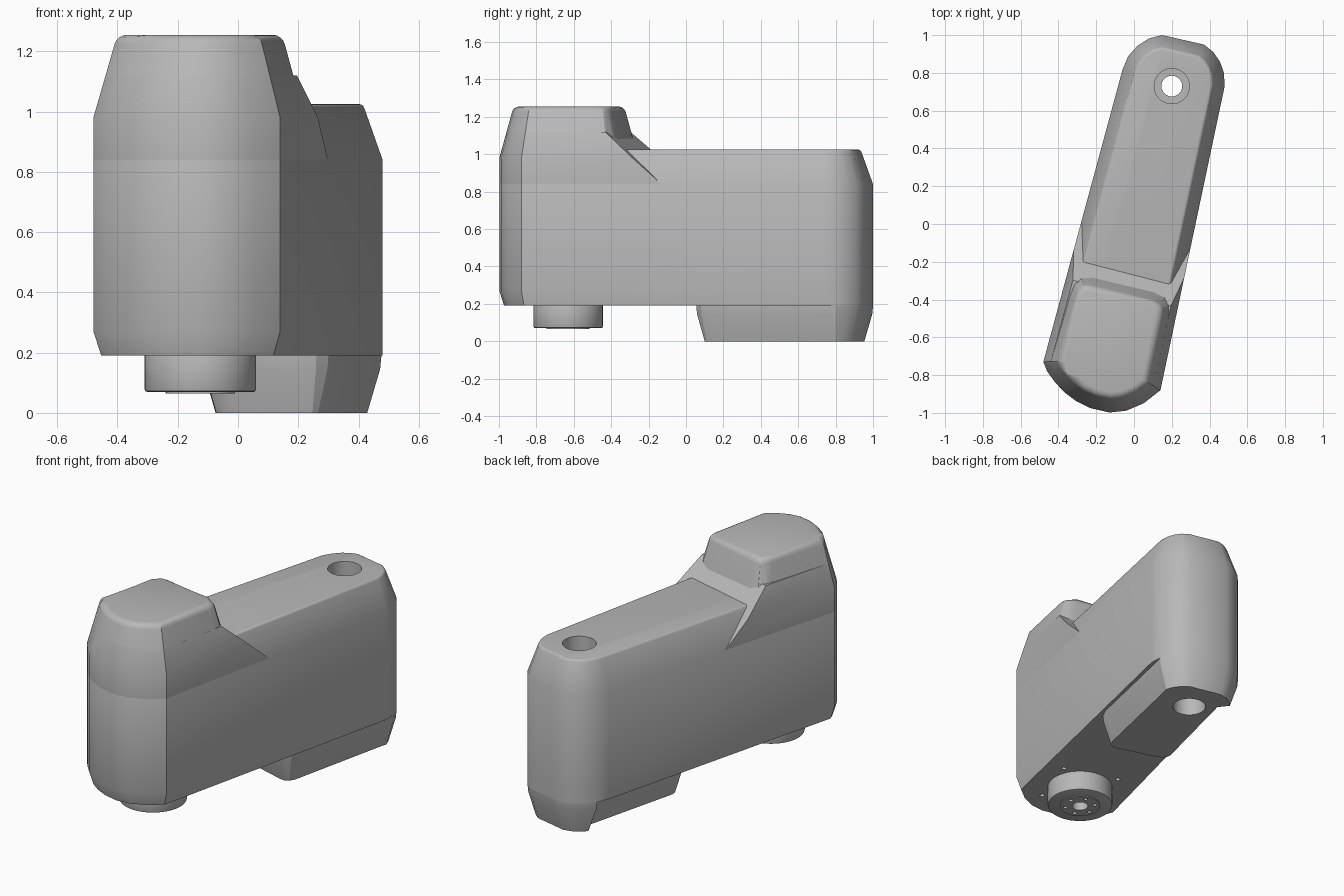
import bpy, bmesh, math
from mathutils import Vector

if "Cube" in bpy.data.objects:
    bpy.data.objects.remove(bpy.data.objects["Cube"])

grey = bpy.data.materials.new("plain grey")
grey.use_nodes = True
GREY = (0.48, 0.48, 0.48, 1)
grey.diffuse_color = GREY
grey.node_tree.nodes["Principled BSDF"].inputs["Base Color"].default_value = GREY


def inset(pts, d):
    """Move every side of a counter-clockwise outline inward by d."""
    out, n = [], len(pts)
    for i in range(n):
        p = Vector(pts[i])
        a = (p - Vector(pts[i - 1])).normalized()
        b = (Vector(pts[(i + 1) % n]) - p).normalized()
        na, nb = Vector((-a.y, a.x)), Vector((-b.y, b.x))
        q = p + (na + nb) * (d / (1 + na.dot(nb)))
        out.append((q.x, q.y))
    return out


def loft(rings, round_top=0):
    """Skin stacked (outline, height) rings and cap both ends."""
    bm = bmesh.new()
    loops = [[bm.verts.new((x, y, z)) for x, y in pts] for pts, z in rings]
    n = len(loops[0])
    for lo, hi in zip(loops, loops[1:]):
        for i in range(n):
            j = (i + 1) % n
            bm.faces.new((lo[i], lo[j], hi[j], hi[i]))
    bm.faces.new(loops[0][::-1])
    top = bm.faces.new(loops[-1])
    if round_top:
        bmesh.ops.bevel(bm, geom=list(top.edges), offset=round_top, segments=4,
                        profile=0.5, affect='EDGES', clamp_overlap=True)
    return bm


def slice_off(bm, point, normal):
    """Remove what lies on the normal's side of a plane and close the cut."""
    res = bmesh.ops.bisect_plane(bm, geom=bm.verts[:] + bm.edges[:] + bm.faces[:],
                                 plane_co=point, plane_no=normal, clear_outer=True)
    edges = [e for e in res["geom_cut"] if isinstance(e, bmesh.types.BMEdge)]
    bmesh.ops.contextual_create(bm, geom=edges)


def add_object(name, bm):
    bmesh.ops.recalc_face_normals(bm, faces=bm.faces[:])
    mesh = bpy.data.meshes.new(name)
    bm.to_mesh(mesh)
    bm.free()
    mesh.materials.append(grey)
    ob = bpy.data.objects.new(name, mesh)
    bpy.context.collection.objects.link(ob)
    return ob


def cylinder(name, x, y, r, z0, z1, sides=48):
    ring = [(x + r * math.cos(math.tau * i / sides), y + r * math.sin(math.tau * i / sides))
            for i in range(sides)]
    return add_object(name, loft([(ring, z0), (ring, z1)]))


def cut(target, cutters):
    for c in cutters:
        c.hide_render = True
        c.hide_set(True)
        c.display_type = 'WIRE'
        m = target.modifiers.new("cut", 'BOOLEAN')
        m.operation, m.object, m.solver = 'DIFFERENCE', c, 'EXACT'


# Outline of the arm seen from above
FRONT = [(-0.48, -0.73), (-0.46, -0.78), (-0.42, -0.835), (-0.37, -0.89), (-0.31, -0.935),
         (-0.23, -0.975), (-0.13, -0.998), (-0.04, -0.988), (0.05, -0.95), (0.14, -0.88)]
BACK = [(0.48, 0.73), (0.476, 0.8), (0.455, 0.86), (0.42, 0.91), (0.37, 0.95),
        (0.15, 1.0), (0.08, 0.983), (0.02, 0.945), (-0.03, 0.89), (-0.06, 0.82)]
OUTLINE = FRONT + BACK
low = inset(OUTLINE, 0.025)
BASE = low[:len(FRONT)] + BACK          # only the front is tucked in underneath

# Main arm with sloped upper edge
body = add_object("arm_body", loft([(BASE, 0.19), (OUTLINE, 0.27), (OUTLINE, 0.84),
                                    (inset(OUTLINE, 0.065), 1.025)], 0.012))

# Raised shoulder with a ramp down to the arm
bm = loft([(OUTLINE, 0.84), (OUTLINE, 0.98), (inset(OUTLINE, 0.075), 1.255)])
slice_off(bm, (0, 0, 1.12), (0, 0, 1))
axis = Vector((0.25, 0.968, 0))
slice_off(bm, axis * -0.37 + Vector((0, 0, 1.12)), axis * 0.66 + Vector((0, 0, 0.75)))
shoulder = add_object("shoulder_ramp", bm)

# Tapered head at the front
HEAD = FRONT + [(0.222, -0.49), (0.22, -0.42), (0.18, -0.365), (0.11, -0.335),
                (-0.22, -0.255), (-0.29, -0.255), (-0.345, -0.295), (-0.372, -0.36)]
head = add_object("head", loft([(HEAD, 0.98), (inset(HEAD, 0.075), 1.255)], 0.03))

# Foot under the back end
FOOT = [(-0.12, 0.24), (-0.115, 0.19), (-0.085, 0.15), (-0.03, 0.125), (0.21, 0.055),
        (0.26, 0.055), (0.3, 0.08), (0.325, 0.13), (0.46, 0.74)] + BACK[1:-1] + [(0.025, 0.82)]
foot = add_object("foot", loft([(inset(FOOT, 0.045), 0), (inset(FOOT, 0.004), 0.145),
                                (FOOT, 0.19)]))

# Output hub under the front end
HX, HY = -0.125, -0.63
hub = cylinder("hub", HX, HY, 0.185, 0.07, 0.2, 64)
bev = hub.modifiers.new("soft rim", 'BEVEL')
bev.width, bev.segments, bev.limit_method, bev.angle_limit = 0.008, 2, 'ANGLE', 1.0
hub_ring = cylinder("hub_ring", HX, HY, 0.115, 0.065, 0.12, 48)

# Stepped bore through the back end
BX, BY = 0.2, 0.73
bores = [cylinder("bore_cutter", BX, BY, r, z0, z1)
         for r, z0, z1 in ((0.093, 0.6, 1.2), (0.055, -0.1, 1.3), (0.093, -0.1, 0.45))]


# Small bolt holes
def bolt_cutters(count, radius, size, z0, z1, start):
    return [cylinder("bolt_cutter", HX + radius * math.cos(start + math.tau * i / count),
                     HY + radius * math.sin(start + math.tau * i / count), size, z0, z1, 12)
            for i in range(count)]


cut(body, bores + bolt_cutters(4, 0.235, 0.014, 0.1, 0.26, math.radians(27)))
cut(foot, bores)
hub_hole = cylinder("hub_hole_cutter", HX, HY, 0.045, 0, 0.15)
small = bolt_cutters(6, 0.085, 0.012, 0, 0.1, 0.2)
cut(hub, [hub_hole] + small)
cut(hub_ring, [hub_hole] + small)

# Apply the modifiers, then smooth the curved walls
for ob in (body, shoulder, head, foot, hub, hub_ring):
    bpy.ops.object.select_all(action='DESELECT')
    ob.select_set(True)
    bpy.context.view_layer.objects.active = ob
    for m in list(ob.modifiers):
        bpy.ops.object.modifier_apply(modifier=m.name)
    bpy.ops.object.shade_smooth_by_angle(angle=math.radians(28))
for ob in list(bpy.data.objects):
    if ob.name.split(".")[0].endswith("_cutter"):
        bpy.data.objects.remove(ob)
